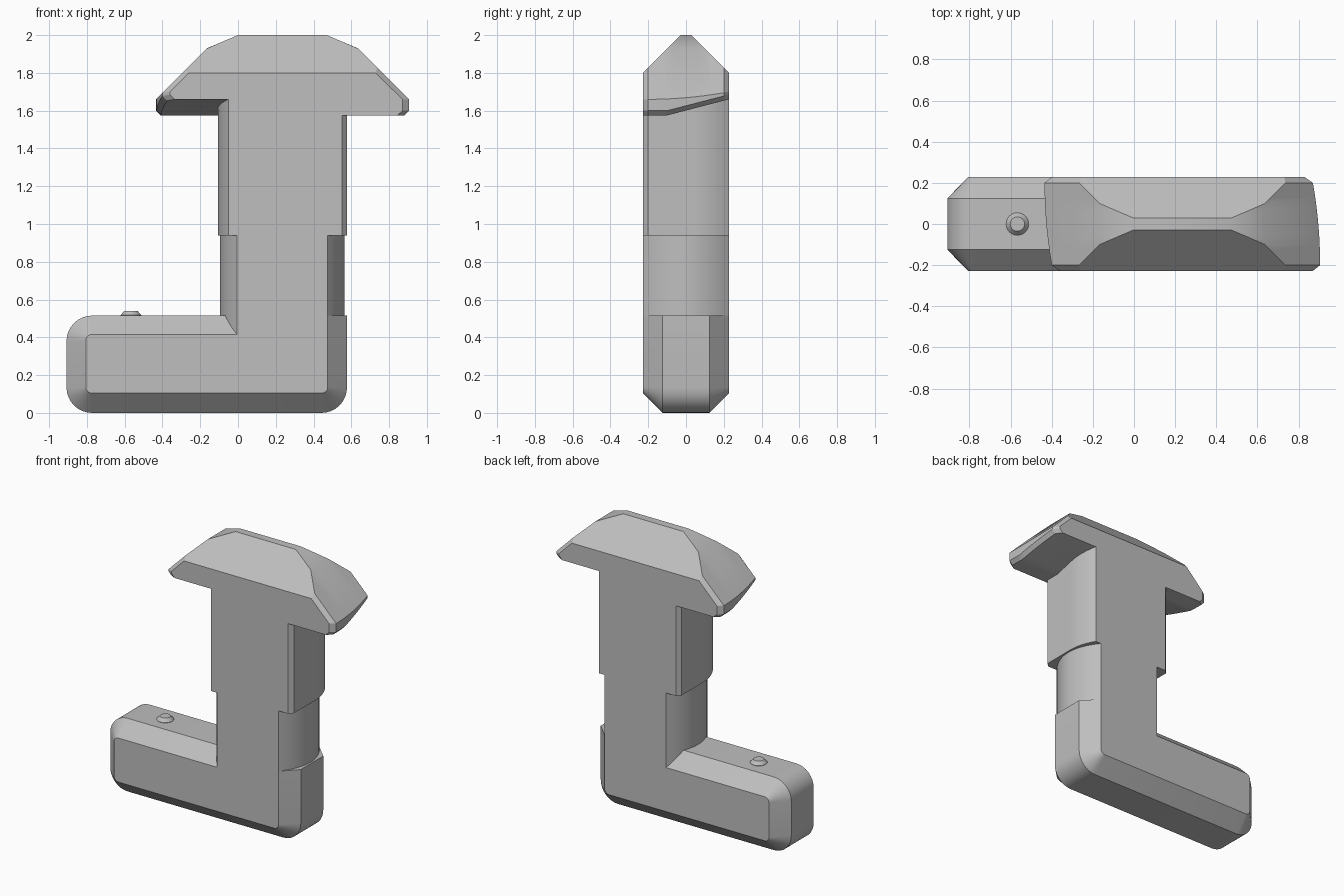
import bpy, bmesh, math

if "Cube" in bpy.data.objects:
    bpy.data.objects.remove(bpy.data.objects["Cube"], do_unlink=True)

HALF = 0.228      # half thickness of the whole body
MID = 0.235       # x of the vertical axis of the upright

grey = bpy.data.materials.new("matte grey")
grey.use_nodes = True
grey.diffuse_color = (0.52, 0.52, 0.52, 1)
grey.node_tree.nodes["Principled BSDF"].inputs["Base Color"].default_value = (0.52, 0.52, 0.52, 1)


def loft(name, sections):
    """Skin closed sections with equal point counts and cap both ends."""
    bm = bmesh.new()
    rings = [[bm.verts.new(p) for p in s] for s in sections]
    n = len(rings[0])
    for a, b in zip(rings, rings[1:]):
        for i in range(n):
            j = (i + 1) % n
            bm.faces.new((a[i], a[j], b[j], b[i]))
    bm.faces.new(rings[0])
    bm.faces.new(rings[-1])
    bmesh.ops.remove_doubles(bm, verts=bm.verts, dist=0.0005)
    bmesh.ops.recalc_face_normals(bm, faces=bm.faces)
    mesh = bpy.data.meshes.new(name)
    bm.to_mesh(mesh)
    bm.free()
    mesh.materials.append(grey)
    obj = bpy.data.objects.new(name, mesh)
    bpy.context.collection.objects.link(obj)
    bpy.ops.object.select_all(action="DESELECT")
    obj.select_set(True)
    bpy.context.view_layer.objects.active = obj
    bpy.ops.object.shade_smooth_by_angle(angle=math.radians(25))
    return obj


def turned(points):
    """Add the half-turn copy of an outline around the upright's axis."""
    return points + [(2 * MID - x, -y) for x, y in points]


def prism(name, outline, z0, z1):
    loft(name, [[(x, y, z) for x, y in outline] for z in (z0, z1)])


def corner(cx, cz, r, start, steps=8):
    """Quarter circle in the xz plane, running counter-clockwise."""
    return [(cx + r * math.cos(math.radians(start + 90 * i / steps)),
             cz + r * math.sin(math.radians(start + 90 * i / steps)))
            for i in range(steps + 1)]


# Foot: rounded bar with wide chamfers, its face running up into the neck
def foot_outline(x0, x1, z0, z1, r, inner):
    pts = corner(x0 + r, z0 + r, r, 180) + corner(x1 - r, z0 + r, r, 270)
    pts += [(x1, 0.515), (0, 0.515), (0, 0.415 if inner else 0.515)]
    return pts + corner(x0 + r, z1 - r, r, 90)


outer = foot_outline(-0.908, 0.577, 0, 0.515, 0.135, False)
inner = foot_outline(-0.806, 0.475, 0.105, 0.415, 0.032, True)
loft("foot", [[(x, y, z) for x, z in ring] for ring, y in
              ((inner, -HALF), (outer, -0.125), (outer, 0.125), (inner, HALF))])

# Small button on the foot
loft("button", [[(-0.567 + r * math.cos(math.tau * i / 24),
                  r * math.sin(math.tau * i / 24), z) for i in range(24)]
                for r, z in ((0.055, 0.5), (0.055, 0.517), (0.035, 0.54))])

# Lower neck: flat front and back, bowed sides
bow = []
for i in range(17):
    y = -HALF + 2 * HALF * i / 16
    bow.append((0.475 + 0.09 * (1 - (y / HALF) ** 2), y))
prism("lower_neck", turned(bow), 0.35, 0.95)

# Upper neck: one small chamfer and one rounded edge on each side
side = [(0.55, -HALF), (0.576, -0.2)]
for i in range(11):
    t = i / 10
    side.append((0.576 - 0.056 * t * t, 0.04 + (HALF - 0.04) * t))
prism("upper_neck", turned(side), 0.94, 1.72)


# Head: roof-shaped crosspiece whose undersides sweep up on opposite corners
def head_side(y):
    cap = min(2.0, 2.0 + 0.028 - abs(y))
    inset = 0.035 if abs(y) > 0.22 else 0
    end = 0.905 - 0.035 * max(0, (y + 0.2) / 0.4) ** 2
    under = 1.575 + 0.085 * max(0, (y + 0.1) / 0.328)

    def slope_x(z):
        if z > 1.93:
            return 0.47 + (2.0 - z) / 0.07 * 0.165
        return 0.635 + 1.93 - z

    shoulder = min(cap, 1.93)
    pts = [(slope_x(cap), cap), (slope_x(shoulder), shoulder),
           (end, 1.66 + 0.905 - end), (end, under + 0.025),
           (end - 0.025, under)]
    return [(x - inset, z) for x, z in pts] + [(0.4, under)]


def head_section(y):
    right = head_side(y)
    left = [(2 * MID - x, z) for x, z in reversed(head_side(-y))]
    return [(x, y, z) for x, z in right + left]


steps = [0.028, 0.06, 0.1, 0.13, 0.165, 0.2, HALF]
loft("head", [head_section(y) for y in [-s for s in reversed(steps)] + [0] + steps])
